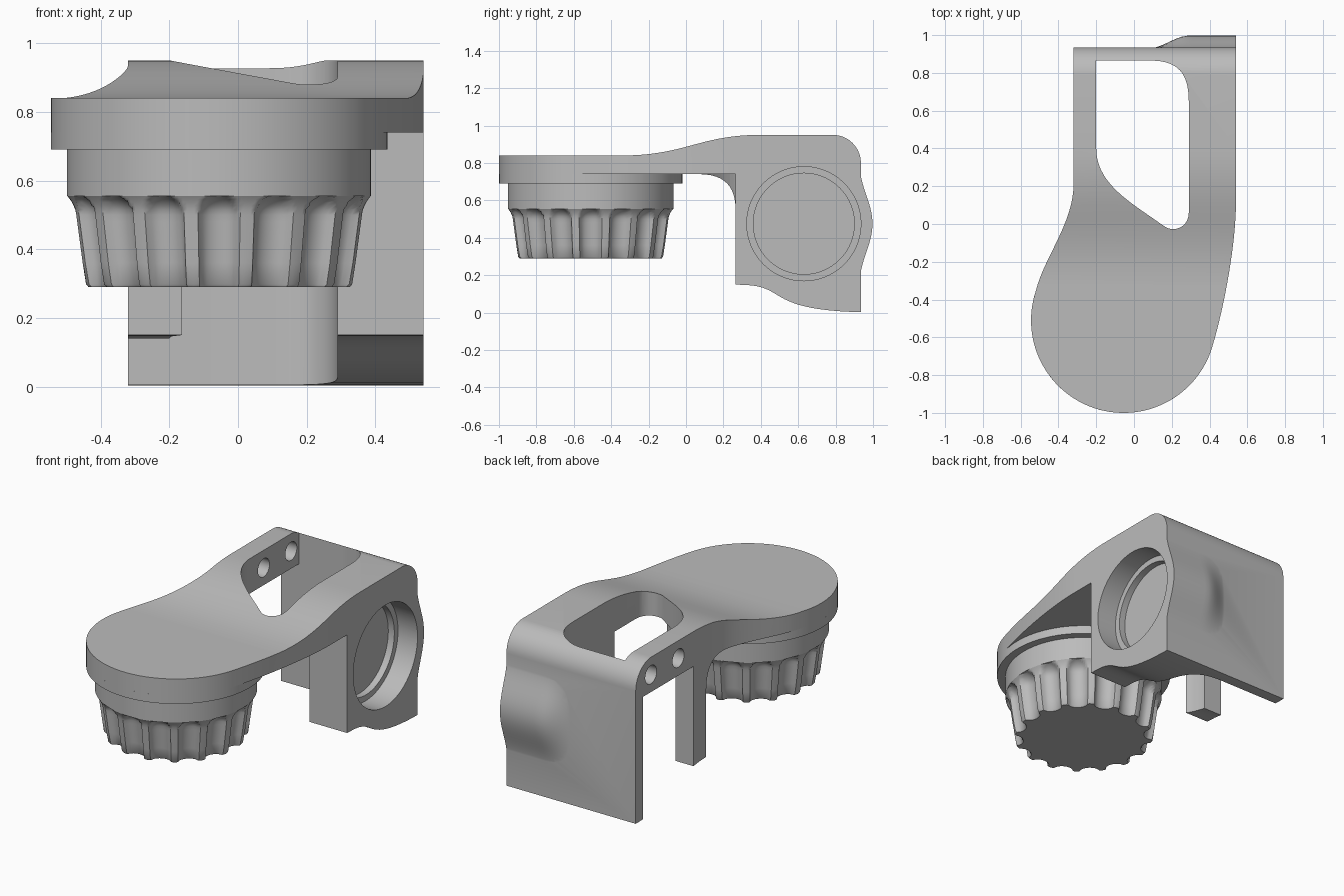
import bpy, bmesh
from math import sin, cos, pi, radians, sqrt

if "Cube" in bpy.data.objects:
    bpy.data.objects.remove(bpy.data.objects["Cube"], do_unlink=True)

grey = bpy.data.materials.new("light_grey")
grey.use_nodes = True
GREY = (0.5, 0.5, 0.5, 1)
grey.diffuse_color = GREY
grey.node_tree.nodes["Principled BSDF"].inputs["Base Color"].default_value = GREY

CX, CY = -0.055, -0.51   # knob axis


def finish(name, bm):
    bmesh.ops.recalc_face_normals(bm, faces=bm.faces)
    mesh = bpy.data.meshes.new(name)
    bm.to_mesh(mesh)
    bm.free()
    mesh.materials.append(grey)
    obj = bpy.data.objects.new(name, mesh)
    bpy.context.collection.objects.link(obj)
    return obj


def prism(name, pts, axis, lo, hi):
    """Extrude an outline along x (points are y, z) or z (points are x, y)."""
    bm = bmesh.new()
    place = (lambda p: (lo, p[0], p[1])) if axis == "x" else (lambda p: (p[0], p[1], lo))
    face = bm.faces.new([bm.verts.new(place(p)) for p in pts])
    ext = bmesh.ops.extrude_face_region(bm, geom=[face])["geom"]
    step = (hi - lo, 0, 0) if axis == "x" else (0, 0, hi - lo)
    bmesh.ops.translate(bm, vec=step, verts=[v for v in ext if isinstance(v, bmesh.types.BMVert)])
    return finish(name, bm)


def box(name, x, y, z):
    return prism(name, [(x[0], y[0]), (x[1], y[0]), (x[1], y[1]), (x[0], y[1])], "z", *z)


def arc(cx, cy, r, a, b, n):
    return [(cx + r * cos(radians(a + (b - a) * i / n)),
             cy + r * sin(radians(a + (b - a) * i / n))) for i in range(n + 1)]


def circle(cx, cy, r, n=96):
    return arc(cx, cy, r, 0, 360, n)[:-1]


def bez(a, b, c, d, n=16):
    out = []
    for i in range(n + 1):
        t = i / n
        s = 1 - t
        out.append(tuple(s**3 * a[k] + 3 * s * s * t * b[k] + 3 * s * t * t * c[k] + t**3 * d[k]
                         for k in (0, 1)))
    return out


def boolean(obj, tool, op):
    mod = obj.modifiers.new("cut", "BOOLEAN")
    mod.operation, mod.solver, mod.object = op, "EXACT", tool
    bpy.context.view_layer.objects.active = obj
    bpy.ops.object.modifier_apply(modifier=mod.name)
    bpy.data.objects.remove(tool, do_unlink=True)


def smooth(obj, angle):
    bpy.ops.object.select_all(action="DESELECT")
    obj.select_set(True)
    bpy.context.view_layer.objects.active = obj
    bpy.ops.object.shade_smooth_by_angle(angle=radians(angle))


# Bracket: side profile with raised arm, rounded back and sweeping underside
side = [(-1.1, 0.74), (-1.1, 0.84)]
side += bez((-0.32, 0.84), (0.0, 0.845), (0.08, 0.95), (0.4, 0.95), 24)
side += arc(0.785, 0.80, 0.15, 90, 0, 14)
side += [(0.935, 0.003)]
side += bez((0.90, 0.003), (0.42, 0.02), (0.54, 0.145), (0.30, 0.148), 20)
side += [(0.265, 0.15)]
side += bez((0.265, 0.55), (0.265, 0.67), (0.21, 0.74), (0.07, 0.74), 12)
body = prism("bracket", side, "x", -0.7, 0.7)

# Plan outline: round paddle flowing into the square rear
plan = [(-0.32, 1.1), (0.54, 1.1)]
plan += bez((0.54, 0.12), (0.54, -0.1), (0.48, -0.43), (0.416, -0.645), 16)
plan += arc(CX, CY, 0.49, -16, -197, 72)[1:]
plan += bez((-0.51, -0.32), (-0.46, -0.16), (-0.32, 0.02), (-0.32, 0.21), 18)
boolean(body, prism("plan_cutter", plan, "z", -0.2, 1.2), "INTERSECT")

# Window through the middle, leaving strut, block and back wall
window = [(-0.2, 0.865)]
window += bez((-0.2, 0.40), (-0.2, 0.21), (-0.01, 0.11), (0.15, -0.005), 18)
window += bez((0.165, -0.015), (0.21, -0.045), (0.29, -0.02), (0.29, 0.06), 10)
window += bez((0.29, 0.65), (0.29, 0.80), (0.23, 0.865), (0.09, 0.865), 14)
boolean(body, prism("window_cutter", window, "z", -0.2, 1.2), "DIFFERENCE")

# Open side behind the strut, and the square corner before the block
boolean(body, box("side_cutter", (-0.7, -0.1), (0.385, 0.865), (-0.2, 0.74)), "DIFFERENCE")
boolean(body, box("corner_cutter", (0.02, 0.7), (-0.2, 0.265), (-0.2, 0.74)), "DIFFERENCE")

# Swelling on the back around the round socket
bm = bmesh.new()
NX, NZ = 16, 28
front, back = [], []
for i in range(NX + 1):
    x = 0.08 + 0.46 * i / NX
    t = min(1, (x - 0.08) / 0.21)
    f = t * t * (3 - 2 * t)
    cols = [0.165 + 0.62 * j / NZ for j in range(NZ + 1)]
    back.append([bm.verts.new((x, 0.93 + 0.067 * f * (0.5 + 0.5 * cos(pi * (z - 0.475) / 0.31)), z))
                 for z in cols])
    front.append([bm.verts.new((x, 0.90, z)) for z in cols])
for g in (front, back):
    for i in range(NX):
        for j in range(NZ):
            bm.faces.new((g[i][j], g[i + 1][j], g[i + 1][j + 1], g[i][j + 1]))
for j in range(NZ):
    for i in (0, NX):
        bm.faces.new((front[i][j], front[i][j + 1], back[i][j + 1], back[i][j]))
for i in range(NX):
    for j in (0, NZ):
        bm.faces.new((front[i][j], front[i + 1][j], back[i + 1][j], back[i][j]))
boolean(body, finish("swelling", bm), "UNION")

# Stepped round socket and the two holes in the side bar
for r, depth in ((0.305, 0.41), (0.27, 0.37)):
    boolean(body, prism("socket_cutter", circle(0.63, 0.475, r), "x", depth, 0.7), "DIFFERENCE")
for y in (0.53, 0.79):
    boolean(body, prism("hole_cutter", circle(y, 0.845, 0.055, 32), "x", -0.5, 0.0), "DIFFERENCE")
smooth(body, 25)

# Paddle rim and plain collar
smooth(prism("paddle_rim", circle(CX, CY, 0.49, 144), "z", 0.69, 0.74), 30)
smooth(prism("knob_collar", circle(CX, CY, 0.4425, 128), "z", 0.555, 0.69), 30)

# Fluted, tapered knob
FLUTES, PER = 16, 16
N = FLUTES * PER
bm = bmesh.new()
rows = []
levels = [0.29, 0.298, 0.36, 0.43, 0.48, 0.50, 0.515, 0.527, 0.537, 0.545, 0.551, 0.555]
for z in levels:
    taper = 0.392 + 0.135 * (z - 0.29)
    rim = taper + (0.4425 - taper) * max(0, (z - 0.50) / 0.055) ** 2.5
    if z == 0.29:
        rim -= 0.006
    up = max(0, (z - 0.50) / 0.06)
    half = 0.058 * sqrt(1 - up * up)
    row = []
    for k in range(N):
        u = ((k + PER / 2) % PER - PER / 2) * 2 * pi / N * taper
        r = rim - 0.75 * sqrt(max(0, half * half - u * u))
        a = 2 * pi * k / N
        row.append(bm.verts.new((CX + r * cos(a), CY + r * sin(a), z)))
    rows.append(row)
for lo, hi in zip(rows, rows[1:]):
    for k in range(N):
        bm.faces.new((lo[k], lo[(k + 1) % N], hi[(k + 1) % N], hi[k]))
bm.faces.new(rows[0])
bm.faces.new(rows[-1])
smooth(finish("fluted_knob", bm), 40)
